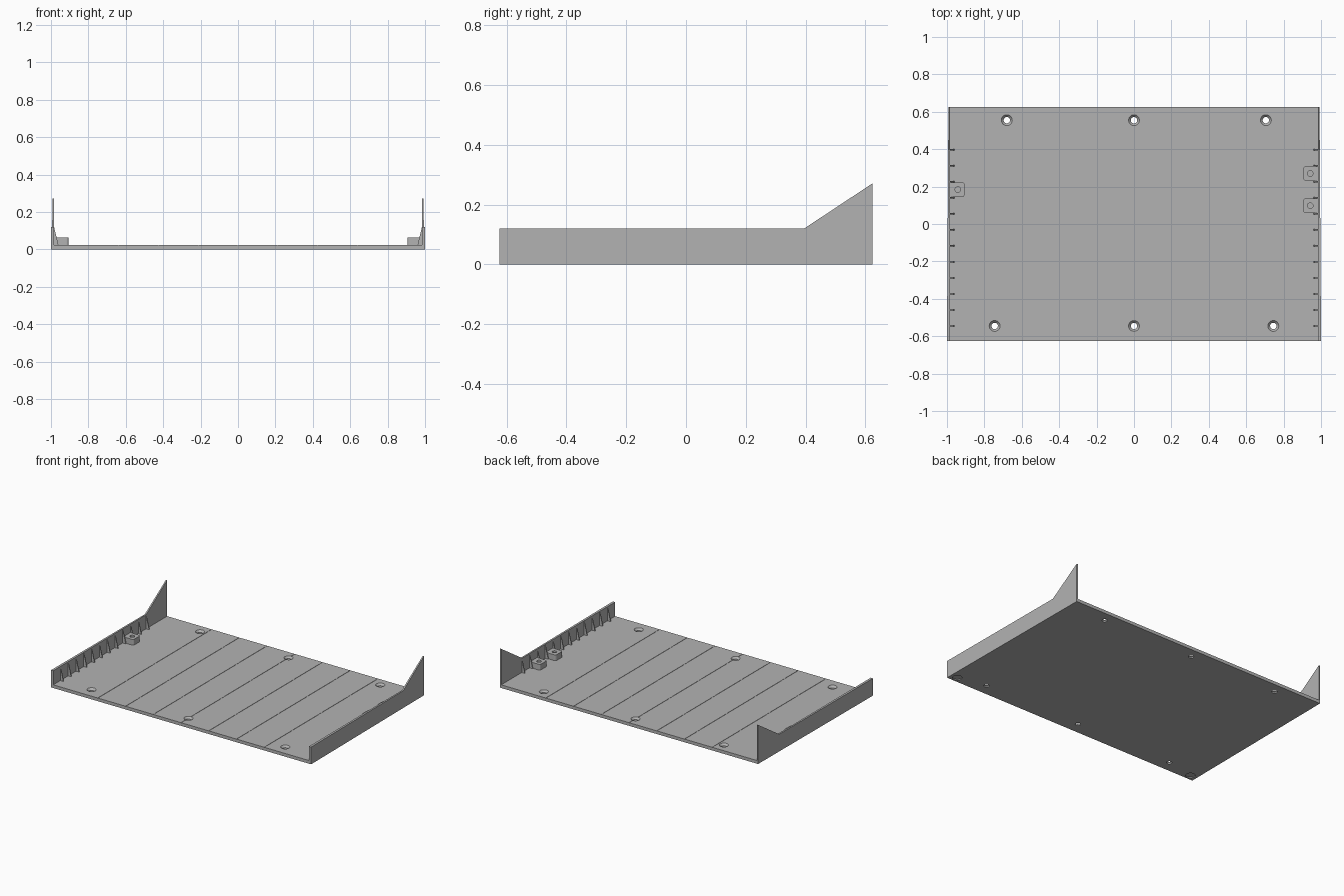
import bpy, bmesh, math

cube = bpy.data.objects.get("Cube")
if cube:
    bpy.data.objects.remove(cube)

grey = bpy.data.materials.new("plain_grey")
grey.use_nodes = True
grey.diffuse_color = (0.45, 0.45, 0.45, 1)
grey.node_tree.nodes["Principled BSDF"].inputs["Base Color"].default_value = (0.45, 0.45, 0.45, 1)

FLOOR = 0.022
HALF_Y = 0.625
INNER = 0.983


def finish(name, bm):
    bmesh.ops.recalc_face_normals(bm, faces=bm.faces)
    mesh = bpy.data.meshes.new(name)
    bm.to_mesh(mesh)
    bm.free()
    mesh.materials.append(grey)
    ob = bpy.data.objects.new(name, mesh)
    bpy.context.collection.objects.link(ob)
    return ob


def prism(name, bottom, top):
    """Solid between two matching outlines."""
    bm = bmesh.new()
    a = [bm.verts.new(p) for p in bottom]
    b = [bm.verts.new(p) for p in top]
    bm.faces.new(a)
    bm.faces.new(b)
    for i in range(len(a)):
        j = (i + 1) % len(a)
        bm.faces.new((a[i], a[j], b[j], b[i]))
    return finish(name, bm)


def box(name, x0, x1, y0, y1, z0, z1):
    outline = [(x0, y0), (x1, y0), (x1, y1), (x0, y1)]
    return prism(name, [(x, y, z0) for x, y in outline], [(x, y, z1) for x, y in outline])


def cone(name, x, y, z0, z1, r0, r1):
    turn = [math.tau * i / 32 for i in range(32)]
    ring = lambda r, z: [(x + r * math.cos(t), y + r * math.sin(t), z) for t in turn]
    return prism(name, ring(r0, z0), ring(r1, z1))


def cut(ob, cutters):
    for c in cutters:
        mod = ob.modifiers.new("cut", "BOOLEAN")
        mod.operation = "DIFFERENCE"
        mod.solver = "EXACT"
        mod.object = c
        c.hide_render = True
        c.hide_set(True)


def outer(y):
    """Outer side of the tray, drawn in slightly towards the back."""
    return 0.996 - 0.004 * y / HALF_Y


# Floor plate
corners = [(s * outer(y), y) for s, y in
           ((-1, -HALF_Y), (1, -HALF_Y), (1, HALF_Y), (-1, HALF_Y))]
floor = prism("floor_plate", [(x, y, 0) for x, y in corners], [(x, y, FLOOR) for x, y in corners])

# Countersunk screw holes, shallow panel seams and foot recesses
cutters = []
for x, y in ((-0.68, 0.555), (0, 0.555), (0.705, 0.555), (-0.745, -0.545), (0, -0.545), (0.745, -0.545)):
    cutters.append(cone("hole_cutter", x, y, -0.01, 0.03, 0.017, 0.017))
    cutters.append(cone("countersink_cutter", x, y, 0.009, 0.024, 0.017, 0.031))
for i in range(-3, 4):
    x = i * 0.2133
    cutters.append(box("seam_cutter", x - 0.0015, x + 0.0015, -0.7, 0.7, FLOOR - 0.002, 0.03))
for s in (-1, 1):
    cutters.append(cone("foot_recess_cutter", s * 0.95, -0.585, -0.01, 0.006, 0.03, 0.03))
cut(floor, cutters)

# Side walls with raised back fins, and the gussets inside them
wall = [(-HALF_Y, 0), (HALF_Y, 0), (HALF_Y, 0.272), (0.395, 0.12), (-HALF_Y, 0.12)]
for s, side in ((1, "left"), (-1, "right")):
    prism(side + "_wall", [(s * INNER, y, z) for y, z in wall],
          [(s * outer(y), y, z) for y, z in wall])
    for i in range(12):
        y = 0.397 - i * 0.0856
        gusset = [(0.988, FLOOR - 0.002), (0.96, FLOOR - 0.002), (0.962, FLOOR + 0.01),
                  (INNER, 0.118), (0.988, 0.118)]
        prism(f"{side}_gusset_{i + 1}", [(s * x, y - 0.003, z) for x, z in gusset],
              [(s * x, y + 0.003, z) for x, z in gusset])

# Screw bosses between the gussets, rounded at the inner corners
for s, yc, side in ((1, 0.27, "left_back"), (1, 0.098, "left_front"), (-1, 0.184, "right")):
    outline = [(0.986, yc - 0.039), (0.986, yc + 0.039)]
    for cy, start in ((yc + 0.027, 90), (yc - 0.027, 180)):
        for k in range(5):
            t = math.radians(start + k * 22.5)
            outline.append((0.918 + 0.012 * math.cos(t), cy + 0.012 * math.sin(t)))
    boss = prism(side + "_boss", [(s * x, y, FLOOR - 0.002) for x, y in outline],
                 [(s * x, y, 0.062) for x, y in outline])
    cut(boss, [cone("boss_hole_cutter", s * 0.942, yc, 0.03, 0.08, 0.015, 0.015)])
